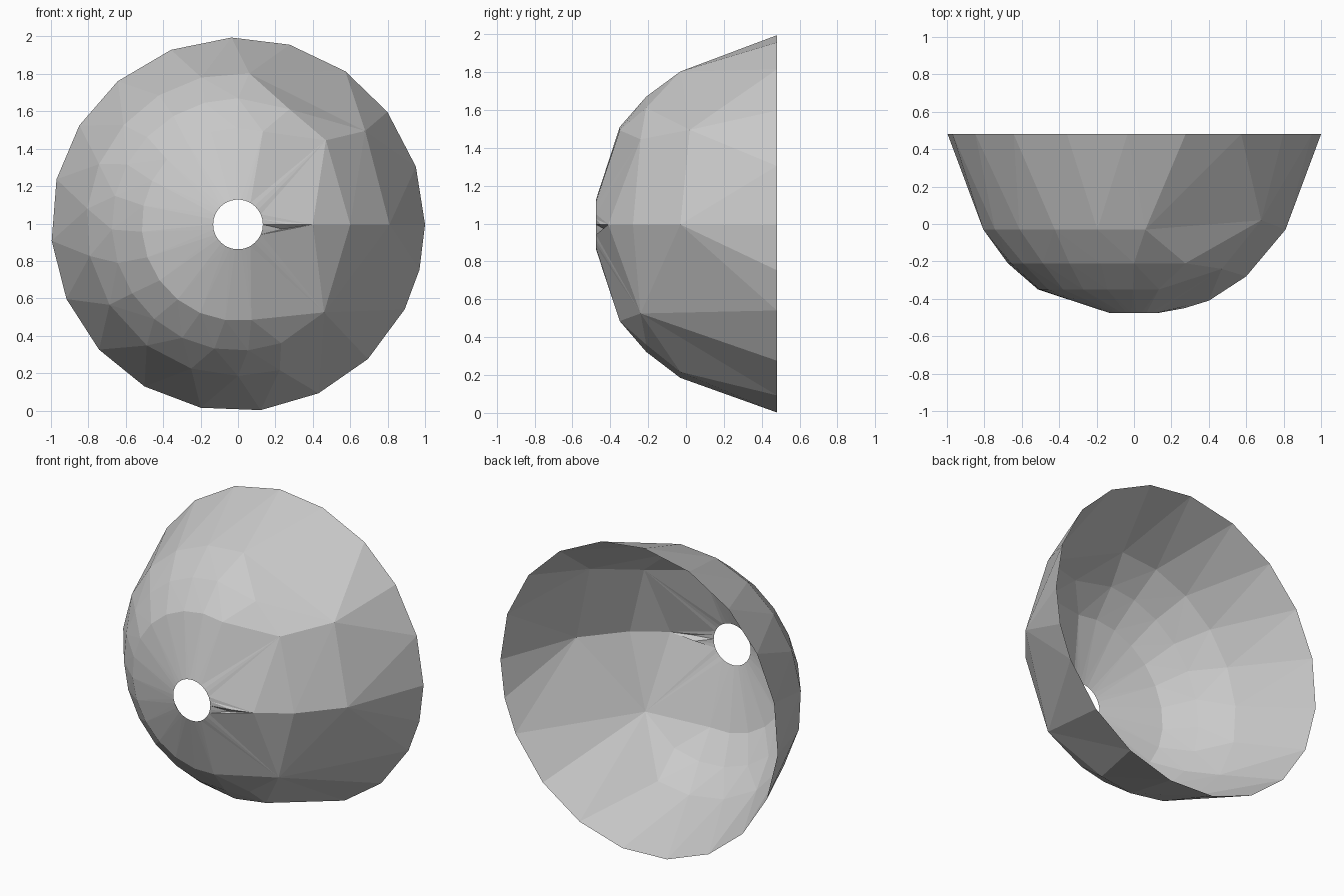
import bpy, bmesh
from math import sin, cos, atan2, degrees, radians
from mathutils import Vector

cube = bpy.data.objects.get("Cube")
if cube:
    bpy.data.objects.remove(cube)

CENTRE_Z = 0.995

grey = bpy.data.materials.new("plain grey")
grey.use_nodes = True
colour = (0.59, 0.59, 0.59, 1)
grey.diffuse_color = colour
grey.node_tree.nodes["Principled BSDF"].inputs["Base Color"].default_value = colour


def arc(radius, y, angles):
    return [Vector((radius * cos(radians(a)), y, radius * sin(radians(a)))) for a in angles]


def spaced(first, last, count):
    return [first + (last - first) * i / (count - 1) for i in range(count)]


def angle(p):
    return degrees(atan2(p.z, p.x)) % 360


def ordered(points):
    return sorted(points, key=angle)


# Coarse corners shared by neighbouring rings on the left side
upper = Vector((0.47, -0.24, 0.45))
lower = Vector((0.46, -0.24, -0.47))

rim = arc(1.0, 0.48, [0, 18, 37, 55, 74, 92, 111, 130, 148, 166, 185,
                      203.5, 222, 240, 258.5, 277, 295.5, 314, 333, 346])
outer = arc(0.81, -0.03, [0, 85.7, 104, 121.5, 139, 156.5, 174, 192,
                          212, 233, 252, 270, 286])
outer += [Vector((0.68, 0.02, 0.5)), lower]
middle = arc(0.675, -0.21, [66] + spaced(90, 290, 14)) + [upper, lower]
middle.append(Vector((0.6, -0.28, 0)))
inner = arc(0.515, -0.35, spaced(75, 278, 14)) + [upper, lower]
inner.append(Vector((0.4, -0.41, 0)))
hole = arc(0.133, -0.475, spaced(0, 348, 30))
# Small pinched crease beside the hole
crease = [p.copy() for p in hole if 8 < angle(p) < 340]
crease += [Vector((0.27, -0.45, 0)), Vector((0.24, -0.43, -0.025))]

bm = bmesh.new()
made = {}


def vert(p):
    key = tuple(round(c, 4) for c in p)
    if key not in made:
        made[key] = bm.verts.new((p.x, p.y, p.z + CENTRE_Z))
    return made[key]


def bridge(a, b):
    """Join two closed rings with triangles, walking both by angle."""
    a, b = ordered(a), ordered(b)
    i = j = 0

    def midway(ring, k):
        if k >= len(ring):
            return 999
        end = angle(ring[k + 1]) if k + 1 < len(ring) else 360
        return (angle(ring[k]) + end) / 2

    while i < len(a) or j < len(b):
        pa, pb = a[i % len(a)], b[j % len(b)]
        if midway(a, i) <= midway(b, j):
            i += 1
            tri = (pa, a[i % len(a)], pb)
        else:
            j += 1
            tri = (pa, b[j % len(b)], pb)
        verts = [vert(p) for p in tri]
        if len(set(verts)) == 3 and not bm.faces.get(verts):
            bm.faces.new(verts)


# Faceted open bowl, from back rim to front hole
rings = [rim, outer, middle, inner, crease, hole]
for a, b in zip(rings, rings[1:]):
    bridge(a, b)

bmesh.ops.recalc_face_normals(bm, faces=bm.faces[:])
# Make the outside of the bowl the front of every face
facing = sum(f.normal.dot(f.calc_center_median() - Vector((0, 0.48, CENTRE_Z)))
             for f in bm.faces)
if facing < 0:
    bmesh.ops.reverse_faces(bm, faces=bm.faces[:])

mesh = bpy.data.meshes.new("bowl_shell")
bm.to_mesh(mesh)
bm.free()
mesh.materials.append(grey)
shell = bpy.data.objects.new("bowl_shell", mesh)
bpy.context.collection.objects.link(shell)
